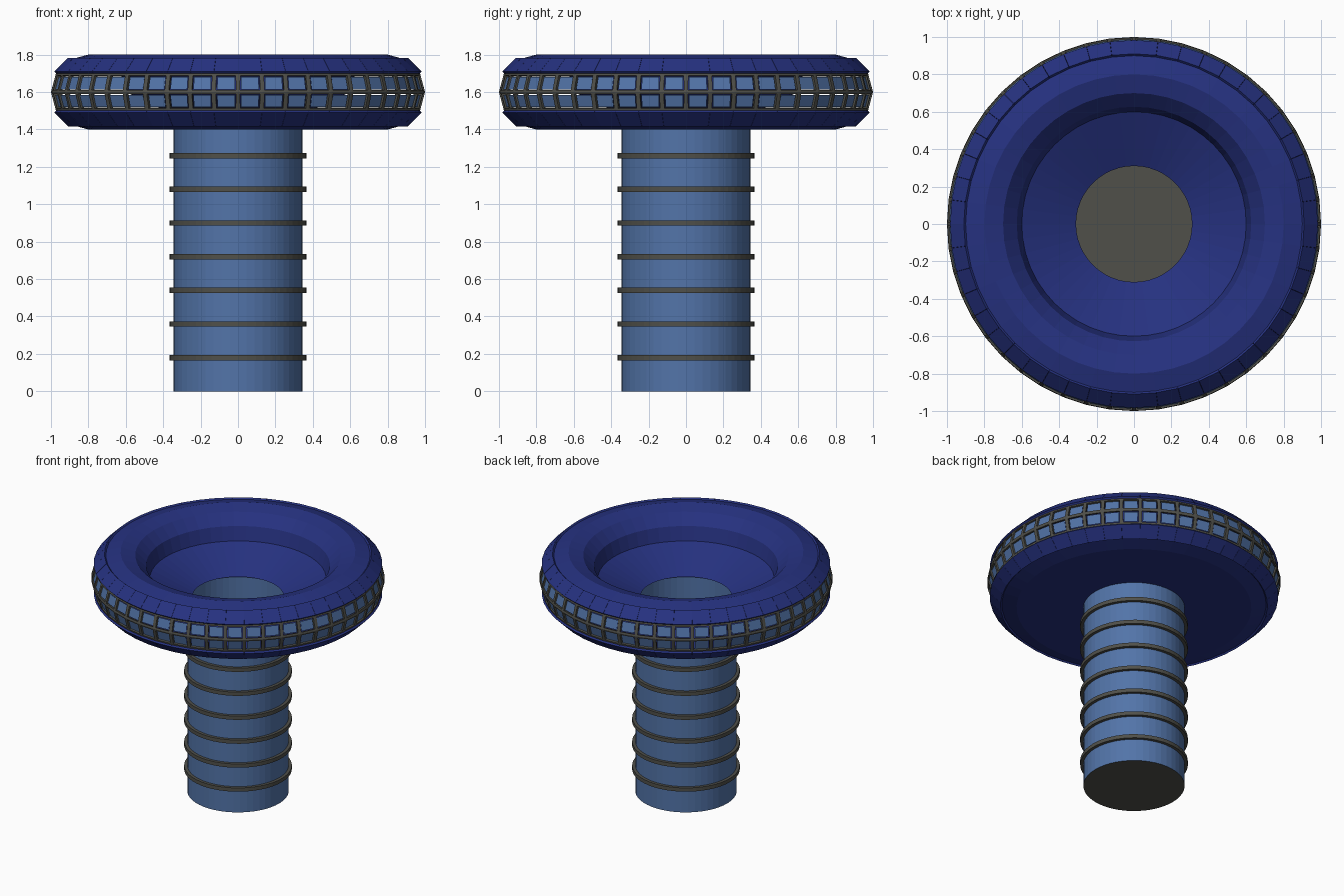
import bpy, bmesh
from math import sin, cos, pi, radians

cube = bpy.data.objects.get("Cube")
if cube:
    bpy.data.objects.remove(cube, do_unlink=True)

SEGMENTS = 48
MID_Z, MAJOR, MINOR = 1.6, 0.8, 0.2
TUBE_R = 0.345


def material(name, rgb):
    mat = bpy.data.materials.new(name)
    mat.use_nodes = True
    color = (*rgb, 1)
    mat.diffuse_color = color
    mat.node_tree.nodes["Principled BSDF"].inputs["Base Color"].default_value = color
    return mat


navy = material("navy", (0.019, 0.031, 0.215))
steel_blue = material("steel blue", (0.085, 0.175, 0.395))
dark_grey = material("dark grey", (0.08, 0.08, 0.068))


def rim(degrees):
    """Point (radius, height) on the round rim section."""
    a = radians(degrees)
    return MAJOR + MINOR * cos(a), MID_Z + MINOR * sin(a)


def lathe(profile, closed=False):
    """Revolve a (radius, height) profile about z."""
    bm = bmesh.new()
    rings = [[bm.verts.new((r * cos(2 * pi * k / SEGMENTS), r * sin(2 * pi * k / SEGMENTS), z))
              for k in range(SEGMENTS)] for r, z in profile]
    pairs = list(zip(rings, rings[1:]))
    if closed:
        pairs.append((rings[-1], rings[0]))
    for low, high in pairs:
        for k in range(SEGMENTS):
            n = (k + 1) % SEGMENTS
            bm.faces.new((low[k], low[n], high[n], high[k]))
    bm.normal_update()
    return bm


def finish(bm, name, mat):
    mesh = bpy.data.meshes.new(name)
    bm.to_mesh(mesh)
    bm.free()
    mesh.materials.append(mat)
    obj = bpy.data.objects.new(name, mesh)
    bpy.context.collection.objects.link(obj)
    return obj


# Saucer shells: rounded top running into the funnel, flat underside
upper = [rim(a) for a in range(30, 181, 30)] + [(0.31, 1.465)]
lower = [(TUBE_R, MID_Z - MINOR)] + [rim(a) for a in (-90, -60, -30)]
finish(lathe(upper), "upper_shell_and_funnel", navy)
finish(lathe(lower), "lower_shell", navy)

# Raised armour panels above and below the window band
for name, angles in (("upper_panels", (30, 60)), ("lower_panels", (-60, -30))):
    bm = lathe([rim(a) for a in angles])
    out = bmesh.ops.extrude_discrete_faces(bm, faces=bm.faces[:])
    for face in out["faces"]:
        bmesh.ops.translate(bm, verts=face.verts[:], vec=face.normal * 0.014)
    finish(bm, name, navy)


# Window band: open lattice with a floating pane in each opening
def window_band(inset, depth=0.0):
    bm = lathe([rim(-30), (MAJOR + MINOR, MID_Z), rim(30)])
    panes = bm.faces[:]
    bmesh.ops.inset_individual(bm, faces=panes, thickness=inset, depth=depth)
    return bm, panes


bm, panes = window_band(0.017)
bmesh.ops.delete(bm, geom=panes, context="FACES")
lattice = finish(bm, "window_lattice", dark_grey)
solid = lattice.modifiers.new("thickness", "SOLIDIFY")
solid.thickness = 0.02
solid.offset = -1

bm, panes = window_band(0.025, -0.008)
borders = [f for f in bm.faces if f not in set(panes)]
bmesh.ops.delete(bm, geom=borders, context="FACES")
finish(bm, "window_panes", steel_blue)

# Hollow stem with a closed base
finish(lathe([(TUBE_R, 0), (TUBE_R, 1.475)]), "stem_tube", steel_blue)
bm = bmesh.new()
bmesh.ops.create_circle(bm, cap_ends=True, segments=SEGMENTS, radius=TUBE_R)
bmesh.ops.reverse_faces(bm, faces=bm.faces[:])
finish(bm, "stem_base", dark_grey)

# Evenly spaced hoops around the stem
for i in range(1, 8):
    z = 0.18 * i
    hoop = [(0.34, z - 0.014), (0.367, z - 0.014), (0.367, z + 0.014), (0.34, z + 0.014)]
    finish(lathe(hoop, closed=True), f"stem_hoop_{i}", dark_grey)
